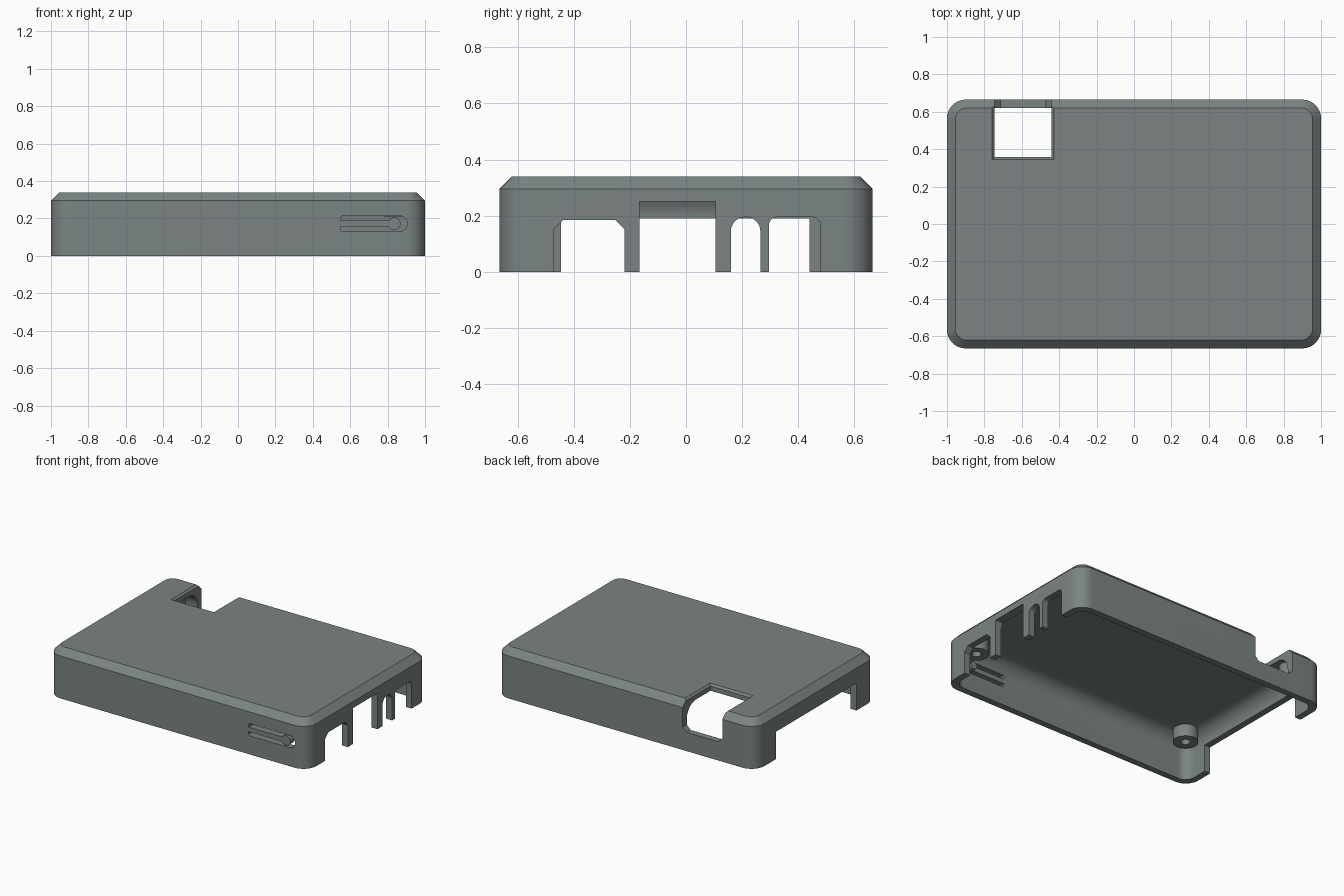
import bpy, bmesh
from math import sin, cos, pi
from mathutils import Vector

if "Cube" in bpy.data.objects:
    bpy.data.objects.remove(bpy.data.objects["Cube"])

HX, HY, TOP, WALL, CHAMFER = 1.0, 0.665, 0.34, 0.045, 0.045
FILLET, CEILING = 0.1, 0.295

grey = bpy.data.materials.new("slate grey")
grey.use_nodes = True
grey.diffuse_color = (0.2, 0.23, 0.23, 1)
grey.node_tree.nodes["Principled BSDF"].inputs["Base Color"].default_value = grey.diffuse_color


def loft(name, rings):
    """Solid through equal-length rings of points, capped at both ends."""
    bm = bmesh.new()
    loops = [[bm.verts.new(p) for p in ring] for ring in rings]
    n = len(loops[0])
    for a, b in zip(loops, loops[1:]):
        for i in range(n):
            j = (i + 1) % n
            bm.faces.new((a[i], a[j], b[j], b[i]))
    bm.faces.new(loops[0])
    bm.faces.new(loops[-1])
    bmesh.ops.recalc_face_normals(bm, faces=bm.faces)
    mesh = bpy.data.meshes.new(name)
    bm.to_mesh(mesh)
    bm.free()
    mesh.materials.append(grey)
    ob = bpy.data.objects.new(name, mesh)
    bpy.context.collection.objects.link(ob)
    return ob


def prism(name, profile, axis, lo, hi):
    """Extrude a 2D profile along the x, y or z axis."""
    def place(u, v, w):
        return {"x": Vector((w, u, v)), "y": Vector((u, w, v)), "z": Vector((u, v, w))}[axis]
    return loft(name, [[place(u, v, w) for u, v in profile] for w in (lo, hi)])


def arc(cx, cy, r, start, end, steps):
    return [(cx + r * cos(start + (end - start) * i / steps),
             cy + r * sin(start + (end - start) * i / steps)) for i in range(steps + 1)]


def circle(cx, cy, r, n=32):
    return arc(cx, cy, r, 0, 2 * pi, n)[:-1]


def rounded_rect(hx, hy, r, z, steps=10):
    pts = []
    for k, (sx, sy) in enumerate(((1, 1), (-1, 1), (-1, -1), (1, -1))):
        pts += arc(sx * (hx - r), sy * (hy - r), r, k * pi / 2, (k + 1) * pi / 2, steps)
    return [Vector((x, y, z)) for x, y in pts]


def notch_profile(lo, hi, top, r=0, steps=1):
    """Opening that runs up from the rim, with cut or rounded top corners."""
    pts = [(lo, -0.1), (hi, -0.1)]
    if not r:
        return pts + [(hi, top), (lo, top)]
    return (pts + arc(hi - r, top - r, r, 0, pi / 2, steps)
            + arc(lo + r, top - r, r, pi / 2, pi, steps))


def boolean(body, tool, operation):
    mod = body.modifiers.new(tool.name, "BOOLEAN")
    mod.operation, mod.solver, mod.object = operation, "EXACT", tool
    bpy.context.view_layer.update()
    graph = bpy.context.evaluated_depsgraph_get()
    mesh = bpy.data.meshes.new_from_object(body.evaluated_get(graph))
    body.modifiers.clear()
    body.data = mesh
    bpy.data.objects.remove(tool)


# Outer shell with chamfered top edge
shell = loft("lid_shell", [
    rounded_rect(HX, HY, 0.1, 0),
    rounded_rect(HX, HY, 0.1, TOP - CHAMFER),
    rounded_rect(HX - CHAMFER, HY - CHAMFER, 0.06, TOP)])

# Hollow inside, rounded into the ceiling
rings = [rounded_rect(HX - WALL, HY - WALL, 0.07, -0.1)]
for i in range(9):
    t = i / 8 * pi / 2
    inset = FILLET * (1 - cos(t))
    rings.append(rounded_rect(HX - WALL - inset, HY - WALL - inset,
                              max(0.07 - inset, 0.012), CEILING - FILLET + FILLET * sin(t)))
boolean(shell, loft("cavity", rings), "DIFFERENCE")

# Hollow screw bosses in the four corners
for sx in (-1, 1):
    for sy in (-1, 1):
        x, y = sx * 0.86, sy * 0.52
        boolean(shell, prism("boss", circle(x, y, 0.08), "z", 0.21, 0.315), "UNION")
        boolean(shell, prism("boss_hole", circle(x, y, 0.03), "z", 0.1, 0.28), "DIFFERENCE")

# Connector openings in the +x end
for args in ((-0.47, -0.22, 0.185, 0.033, 1), (-0.165, 0.105, 0.25),
             (0.16, 0.265, 0.195, 0.05, 8), (0.295, 0.48, 0.195, 0.03, 5)):
    boolean(shell, prism("port", notch_profile(*args), "x", 0.9, 1.1), "DIFFERENCE")

# Wide opening in the -x end
boolean(shell, prism("wide_port", notch_profile(-0.445, 0.44, 0.19), "x", -1.1, -0.9), "DIFFERENCE")

# Window through the top and back wall, with a flared edge
x0, x1, yf, zb, c = -0.745, -0.44, 0.358, 0.13, 0.03
window = [(x0 + c, zb), (x1 - c, zb), (x1, zb + c), (x1, 0.5), (x0, 0.5), (x0, zb + c)]
boolean(shell, prism("window", window, "y", yf, 0.8), "DIFFERENCE")


def flare(z, e):
    return [Vector(p) for p in ((x0 - e, yf - e, z), (x1 + e, yf - e, z),
                                (x1 + e, 0.8, z), (x0 - e, 0.8, z))]


boolean(shell, loft("window_flare", [flare(TOP - 0.014, -0.001), flare(TOP + 0.001, 0.014),
                                     flare(TOP + 0.05, 0.014)]), "DIFFERENCE")

# Slot in the front wall around a springy tongue
zc, half = 0.172, 0.0425
slot = (arc(0.863, zc, half, -pi / 2, pi / 2, 12)
        + arc(0.56, zc + half - 0.012, 0.012, pi / 2, pi, 4)
        + arc(0.56, zc - half + 0.012, 0.012, pi, 1.5 * pi, 4))
boolean(shell, prism("slot", slot, "y", -0.75, -0.6), "DIFFERENCE")

tongue = [(0.547, zc - 0.016)] + arc(0.835, zc, 0.034, -2.65, 2.65, 20) + [(0.547, zc + 0.016)]
parts = [shell,
         prism("button_tongue", tongue, "y", -HY, -HY + WALL),
         prism("button_pin", circle(0.825, zc, 0.026), "y", -HY + 0.01, -HY + 0.08)]

# Smooth the rounded areas and keep the edges crisp
bpy.ops.object.select_all(action="DESELECT")
for ob in parts:
    ob.select_set(True)
bpy.context.view_layer.objects.active = shell
bpy.ops.object.shade_smooth_by_angle(angle=0.5)
